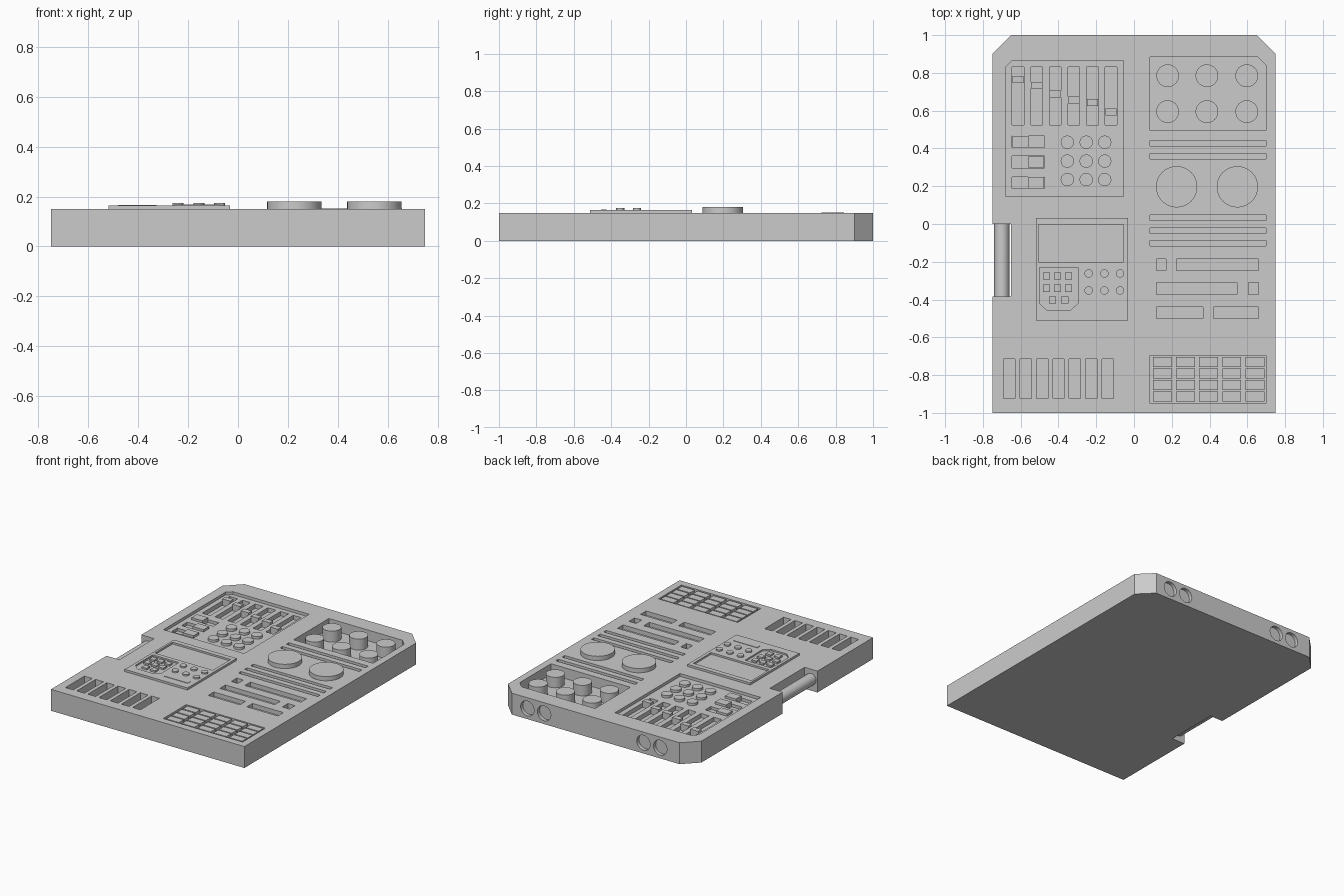
import bpy, bmesh, math
from mathutils import Matrix

if "Cube" in bpy.data.objects:
    bpy.data.objects.remove(bpy.data.objects["Cube"])

TOP = 0.15
grey = bpy.data.materials.new("light_grey")
grey.diffuse_color = (0.6, 0.6, 0.6, 1)
grey.use_nodes = True
grey.node_tree.nodes["Principled BSDF"].inputs["Base Color"].default_value = grey.diffuse_color


def rect(x0, x1, y0, y1):
    return [(x0, y0), (x1, y0), (x1, y1), (x0, y1)]


def disc(x, y, r, n=32):
    return [(x + r * math.cos(2 * math.pi * i / n), y + r * math.sin(2 * math.pi * i / n)) for i in range(n)]


def part(name, prisms):
    """One object from vertical prisms given as (outline, z0, z1)."""
    bm = bmesh.new()
    for pts, z0, z1 in prisms:
        low = [bm.verts.new((x, y, z0)) for x, y in pts]
        high = [bm.verts.new((x, y, z1)) for x, y in pts]
        bm.faces.new(low[::-1])
        bm.faces.new(high)
        for i in range(len(pts)):
            j = (i + 1) % len(pts)
            bm.faces.new((low[i], low[j], high[j], high[i]))
    return finish(name, bm)


def finish(name, bm):
    bmesh.ops.recalc_face_normals(bm, faces=bm.faces[:])
    me = bpy.data.meshes.new(name)
    bm.to_mesh(me)
    bm.free()
    me.materials.append(grey)
    ob = bpy.data.objects.new(name, me)
    bpy.context.collection.objects.link(ob)
    return ob


def cylinders_along_y(name, items):
    """Horizontal cylinders given as (x, z, radius, y0, y1)."""
    bm = bmesh.new()
    for x, z, r, y0, y1 in items:
        m = Matrix.Translation((x, (y0 + y1) / 2, z)) @ Matrix.Rotation(math.pi / 2, 4, 'X')
        bmesh.ops.create_cone(bm, cap_ends=True, segments=32, radius1=r, radius2=r, depth=y1 - y0, matrix=m)
    return finish(name, bm)


def cut(target, cutter):
    """Subtract the cutter and remove it."""
    cutter.hide_render = True
    mod = target.modifiers.new("cut", 'BOOLEAN')
    mod.operation, mod.solver, mod.object = 'DIFFERENCE', 'EXACT', cutter
    bpy.context.view_layer.objects.active = target
    bpy.ops.object.modifier_apply(modifier=mod.name)
    bpy.data.objects.remove(cutter)


# Case slab with clipped back corners and a handle notch on the left side
body = part("case", [([(-.75, -1), (.75, -1), (.75, .9), (.65, 1), (-.65, 1), (-.75, .9),
                       (-.75, 0), (-.65, 0), (-.65, -.385), (-.75, -.385)], 0, TOP)])

# First level of recesses
mixer_bay = [(-.68, .145), (-.055, .145), (-.055, .865), (-.645, .865), (-.68, .83)]
knob_bay = [(.085, .495), (.7, .495), (.7, .84), (.655, .885), (.085, .885)]
recesses = [(mixer_bay, .13, .2), (knob_bay, .075, .2), (rect(.085, .7, -.95, -.695), .13, .2)]
for y in (.427, .358, .033, -.035, -.102):                      # long grooves
    recesses.append((rect(.085, .7, y - .014, y + .014), .125, .2))
for x0, x1, y in ((.12, .17, -.215), (.225, .66, -.215), (.12, .545, -.342),
                  (.605, .66, -.342), (.12, .365, -.47), (.42, .66, -.47)):
    recesses.append((rect(x0, x1, y - .031, y + .031), .12, .2))
for i in range(7):                                              # vent slots
    x = -.69 + i * .0868
    recesses.append((rect(x, x + .06, -.925, -.715), .1, .2))
cut(body, part("recess_cutter", recesses))

# Slider tracks and switch wells inside the mixer bay
track_x = [-.645 + i * .0985 for i in range(6)]
switch_y = (.435, .328, .218)
wells = [(rect(x, x + .062, .525, .83), .1, .2) for x in track_x]
wells += [(rect(-.645, -.475, y - .031, y + .031), .11, .2) for y in switch_y]
cut(body, part("well_cutter", wells))

# Round sockets on the back edge
cut(body, cylinders_along_y("socket_cutter", [(x, .075, .052, .975, 1.1) for x in (.53, .4, -.37, -.5)]))

# Side handle
cylinders_along_y("side_handle", [(-.7, .08, .04, -.385, 0)])

# Sliders, rocker switches and round buttons
slider_y = (.765, .735, .688, .657, .643, .593)
part("sliders", [(rect(x + .001, x + .061, y - .018, y + .018), .1, .145) for x, y in zip(track_x, slider_y)])
part("rocker_switches", [(rect(x, x + .085, y - .03, y + .03), .11, .145)
                         for x, y in zip((-.644, -.561, -.561), switch_y)])
round_buttons = part("round_buttons", [(disc(x, y, .035), .13, .147)
                                       for x in (-.353, -.253, -.155) for y in (.433, .333, .235)])

# Rotary knobs
knobs = part("rotary_knobs", [(disc(x, y, .06), .075, z) for x in (.178, .386, .597)
                              for y, z in ((.785, .152), (.595, .148))])

# Two large dials
dials = part("large_dials", [(disc(x, .197, .109, 48), TOP, .18) for x in (.226, .547)])

# Key block in the front right bay
part("key_block", [(rect(.1 + i * .1225, .2 + i * .1225, y - .026, y + .026), .13, .148)
                   for i in range(5) for y in (-.73, -.791, -.852, -.913)])

# Raised control plate with screen recess and keypad recess
plate = part("control_plate", [(rect(-.52, -.033, -.512, .032), TOP, .165)])
keypad = [(-.5, -.42), (-.46, -.458), (-.338, -.458), (-.297, -.42), (-.297, -.23), (-.5, -.23)]
cut(plate, part("plate_cutter", [(rect(-.505, -.055, -.2, -.003), .1525, .2), (keypad, .1545, .2)]))
key_centres = [(-.463 + i * .0585, y) for i in range(3) for y in (-.275, -.34)] + [(-.432, -.403), (-.367, -.403)]
part("keypad_keys", [(rect(x - .019, x + .019, y - .019, y + .019), .1545, .166) for x, y in key_centres])
small_knobs = part("small_knobs", [(disc(x, y, .022, 24), .165, .175)
                                   for x in (-.24, -.157, -.074) for y in (-.262, -.352)])
part("plate_bar", [(rect(-.255, -.07, -.455, -.424), .165, .168)])

# Smooth the round walls, keep the edges sharp
for ob in bpy.data.objects:
    ob.select_set(True)
bpy.ops.object.shade_smooth_by_angle(angle=math.radians(30))
